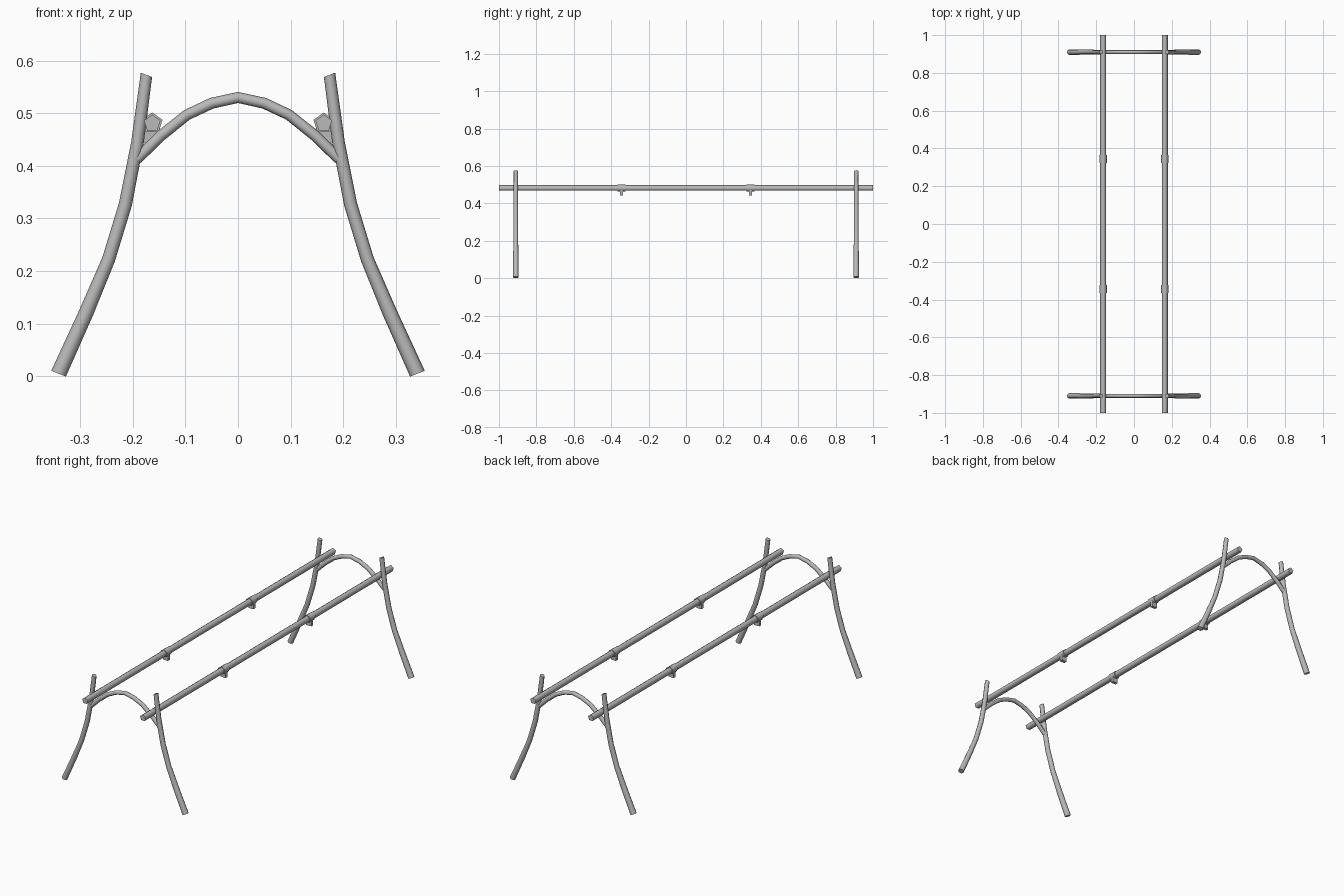
import bpy, bmesh, math
from mathutils import Vector

cube = bpy.data.objects.get("Cube")
if cube:
    bpy.data.objects.remove(cube, do_unlink=True)

metal = bpy.data.materials.new("grey_metal")
metal.use_nodes = True
grey = (0.49, 0.49, 0.49, 1)
metal.diffuse_color = grey
metal.node_tree.nodes["Principled BSDF"].inputs["Base Color"].default_value = grey


def finish(obj, name, angle):
    """Name the part, give it the metal and shade it smooth up to the angle."""
    obj.name = name
    obj.data.materials.append(metal)
    bpy.ops.object.select_all(action='DESELECT')
    obj.select_set(True)
    bpy.context.view_layer.objects.active = obj
    bpy.ops.object.shade_smooth_by_angle(angle=math.radians(angle))


def tube(name, path, radii, sides, side_axis, cap_normal=None):
    """Sweep a regular polygon along a flat path; side_axis is normal to its plane."""
    pts = [Vector(p) for p in path]
    side = Vector(side_axis)
    last = len(pts) - 1
    bm = bmesh.new()
    rings = []
    for i, p in enumerate(pts):
        before = (p - pts[i - 1]).normalized() if i else Vector()
        after = (pts[i + 1] - p).normalized() if i < last else Vector()
        normal = before + after
        if cap_normal and i in (0, last):
            normal = Vector(cap_normal)
        up = side.cross(normal.normalized())
        ring = []
        for k in range(sides):
            a = 2 * math.pi * k / sides
            ring.append(bm.verts.new(p + radii[i] * (up * math.cos(a) + side * math.sin(a))))
        rings.append(ring)
    for a, b in zip(rings, rings[1:]):
        for k in range(sides):
            n = (k + 1) % sides
            bm.faces.new((a[k], a[n], b[n], b[k]))
    bm.faces.new(rings[0])
    bm.faces.new(rings[-1])
    bmesh.ops.recalc_face_normals(bm, faces=bm.faces)
    mesh = bpy.data.meshes.new(name)
    bm.to_mesh(mesh)
    bm.free()
    obj = bpy.data.objects.new(name, mesh)
    bpy.context.collection.objects.link(obj)
    finish(obj, name, 75 if sides == 5 else 50)


def block(name, centre, size):
    bpy.ops.mesh.primitive_cube_add(size=1, location=centre)
    obj = bpy.context.object
    obj.data.transform(bpy.data.objects[obj.name].matrix_basis.Diagonal((*size, 1)))
    finish(obj, name, 30)


LEG = [(0.341, 0.005), (0.289, 0.12), (0.246, 0.222), (0.214, 0.327),
       (0.191, 0.445), (0.174, 0.573)]
LEG_R = [0.015, 0.014, 0.0125, 0.0125, 0.012, 0.0115]
HALF_ARCH = [(0.192, 0.413), (0.147, 0.457), (0.097, 0.497), (0.05, 0.519)]
ARCH = [(-x, z) for x, z in HALF_ARCH] + [(0, 0.53)] + HALF_ARCH[::-1]
FRAME_Y, RAIL_X, RAIL_Z, CLAMP_Y = 0.91, 0.163, 0.481, 0.345

# End frames: two bent legs with slanted ends, joined by an arch
for end, y in (("front", -FRAME_Y), ("back", FRAME_Y)):
    for hand, s in (("left", 1), ("right", -1)):
        tube(f"{end}_{hand}_leg", [(s * x, y, z) for x, z in LEG], LEG_R, 8,
             (0, 1, 0), (-0.36 * s, 0, 0.93))
    tube(f"{end}_arch", [(x, y, z) for x, z in ARCH], [0.0105] * len(ARCH), 8, (0, 1, 0))

# Long rails, with clamps and the tabs hanging below them
for hand, s in (("left", 1), ("right", -1)):
    x = s * RAIL_X
    tube(f"{hand}_rail", [(x, -1, RAIL_Z), (x, 1, RAIL_Z)], [0.0165] * 2, 5, (1, 0, 0))
    for end, y in (("front", -CLAMP_Y), ("back", CLAMP_Y)):
        tube(f"{end}_{hand}_clamp", [(x, y - 0.021, RAIL_Z), (x, y + 0.021, RAIL_Z)],
             [0.0205] * 2, 5, (1, 0, 0))
        block(f"{end}_{hand}_tab", (x, y, RAIL_Z - 0.025), (0.029, 0.016, 0.03))
